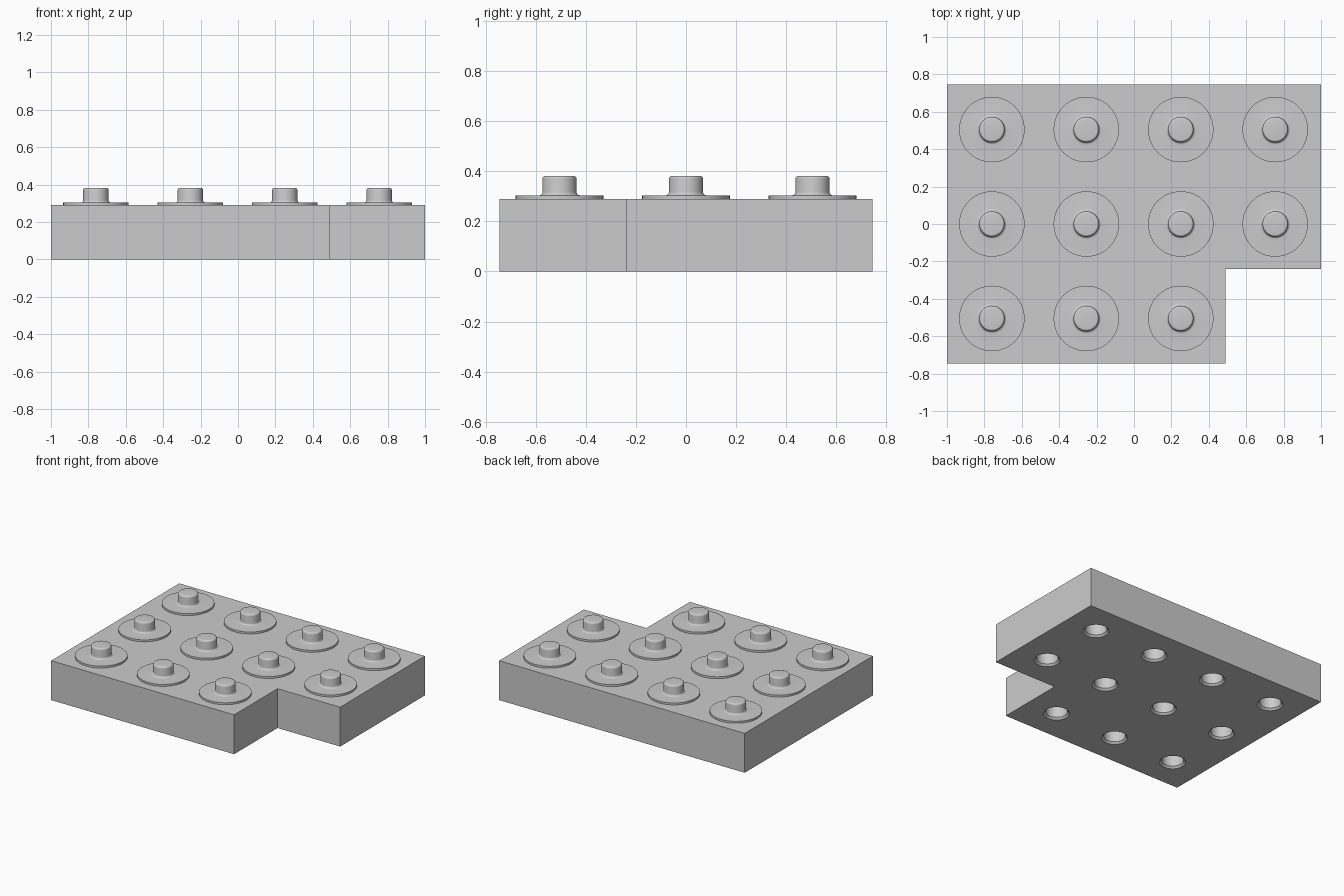
import bpy, bmesh, math

cube = bpy.data.objects.get("Cube")
if cube:
    bpy.data.objects.remove(cube, do_unlink=True)

grey = bpy.data.materials.new("plain_grey")
grey.use_nodes = True
colour = (0.6, 0.6, 0.6, 1)
grey.diffuse_color = colour
grey.node_tree.nodes["Principled BSDF"].inputs["Base Color"].default_value = colour

PITCH = 0.505
TOP = 0.29
SEGMENTS = 48
# Stud grid with the front left corner left out
CENTRES = [(-0.76 + PITCH * i, 0.505 - PITCH * j)
           for j in range(3) for i in range(4) if (i, j) != (3, 2)]


def make_object(name, bm):
    bmesh.ops.recalc_face_normals(bm, faces=bm.faces)
    mesh = bpy.data.meshes.new(name)
    bm.to_mesh(mesh)
    bm.free()
    mesh.materials.append(grey)
    obj = bpy.data.objects.new(name, mesh)
    bpy.context.collection.objects.link(obj)
    return obj


def lathe(bm, profile, centre):
    """Closed turned solid from (radius, height) points."""
    rings = []
    for r, z in profile:
        rings.append([bm.verts.new((centre[0] + r * math.cos(a), centre[1] + r * math.sin(a), z))
                      for a in (math.tau * k / SEGMENTS for k in range(SEGMENTS))])
    for low, high in zip(rings, rings[1:]):
        for k in range(SEGMENTS):
            n = (k + 1) % SEGMENTS
            bm.faces.new((low[k], low[n], high[n], high[k]))
    bm.faces.new(rings[0][::-1])
    bm.faces.new(rings[-1])


def arc(cx, cz, r, start, end, steps=5):
    angles = [math.radians(start + (end - start) * k / steps) for k in range(steps + 1)]
    return [(cx + r * math.cos(a), cz + r * math.sin(a)) for a in angles]


# Notched slab
bm = bmesh.new()
outline = [(-1, -0.745), (0.49, -0.745), (0.49, -0.24), (1, -0.24), (1, 0.745), (-1, 0.745)]
base = bm.faces.new([bm.verts.new((x, y, 0)) for x, y in outline])
walls = bmesh.ops.extrude_face_region(bm, geom=[base], use_keep_orig=True)
bmesh.ops.translate(bm, vec=(0, 0, TOP),
                    verts=[v for v in walls["geom"] if isinstance(v, bmesh.types.BMVert)])
slab = make_object("slab", bm)

# Sockets with a chamfered mouth, cut into the underside
bm = bmesh.new()
for c in CENTRES:
    lathe(bm, [(0.097, -0.01), (0.087, 0), (0.073, 0.014), (0.073, 0.1)], c)
cutter = make_object("socket_cutter", bm)
cutter.hide_render = True
cut = slab.modifiers.new("sockets", "BOOLEAN")
cut.operation = "DIFFERENCE"
cut.solver = "EXACT"
cut.object = cutter
bpy.context.view_layer.objects.active = slab
bpy.ops.object.modifier_apply(modifier=cut.name)
bpy.data.objects.remove(cutter, do_unlink=True)

# Washer and filleted peg of each stud
washer = [(0.175, TOP - 0.005), (0.175, 0.304)]
fillet = arc(0.081, 0.317, 0.013, 270, 180)
rim = arc(0.056, 0.37, 0.012, 0, 90)
bm = bmesh.new()
for c in CENTRES:
    lathe(bm, washer + fillet + rim, c)
studs = make_object("studs", bm)

# Smooth the round parts and keep the corners crisp
bpy.ops.object.select_all(action="DESELECT")
for obj in (slab, studs):
    obj.select_set(True)
bpy.context.view_layer.objects.active = studs
bpy.ops.object.shade_smooth_by_angle(angle=math.radians(30))
